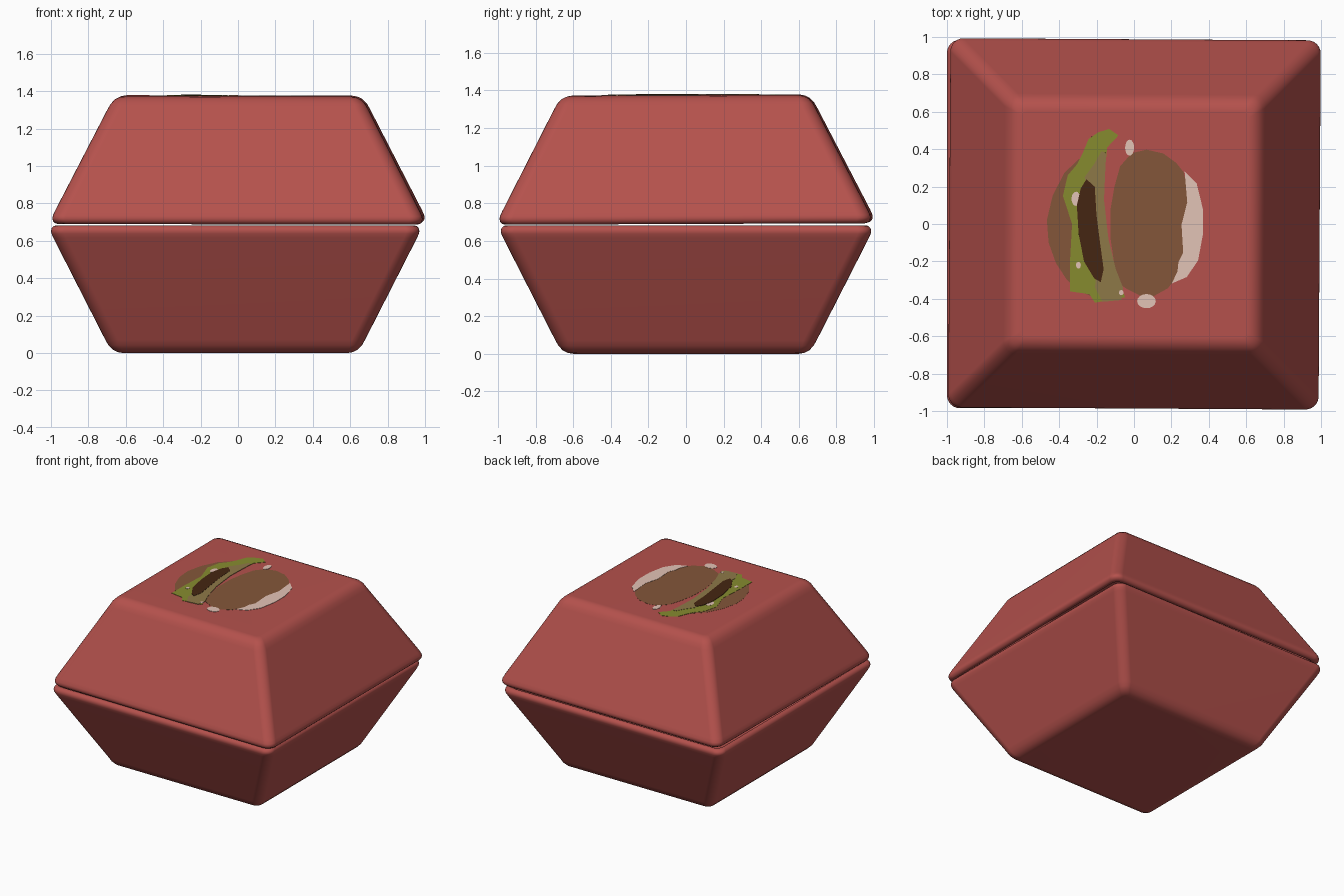
import bpy, bmesh, math
from mathutils import Matrix, Vector

if "Cube" in bpy.data.objects:
    bpy.data.objects.remove(bpy.data.objects["Cube"])


def material(name, rgb):
    m = bpy.data.materials.new(name)
    m.diffuse_color = (*rgb, 1)
    m.use_nodes = True
    m.node_tree.nodes["Principled BSDF"].inputs["Base Color"].default_value = m.diffuse_color
    return m


RED = material("box red", (0.46, 0.083, 0.073))
BROWN = material("bun brown", (0.23, 0.094, 0.042))
GREEN = material("lettuce green", (0.24, 0.26, 0.028))
DARK = material("patty dark brown", (0.06, 0.019, 0.006))
TAN = material("sauce olive tan", (0.27, 0.19, 0.064))
PINK = material("pale pink", (0.77, 0.55, 0.47))


def rounded_square(half, radius, segs=6):
    pts = []
    for q in range(4):
        mid = math.radians(45 + 90 * q)
        cx = math.copysign(half - radius, math.cos(mid))
        cy = math.copysign(half - radius, math.sin(mid))
        for i in range(segs + 1):
            a = math.radians(90 * q + 90 * i / segs)
            pts.append((cx + radius * math.cos(a), cy + radius * math.sin(a)))
    return pts


def make_object(name, bm, mat, matrix):
    bmesh.ops.recalc_face_normals(bm, faces=bm.faces)
    bm.transform(matrix)
    me = bpy.data.meshes.new(name)
    bm.to_mesh(me)
    bm.free()
    me.materials.append(mat)
    ob = bpy.data.objects.new(name, me)
    bpy.context.collection.objects.link(ob)
    return ob


# Half shell: half width, height, corner radius (outside, rim, inside)
SHELL = [(0.60, 0, 0.03), (0.628, 0.005, 0.04), (0.655, 0.018, 0.05),
         (0.678, 0.042, 0.06), (0.695, 0.072, 0.07),
         (0.972, 0.615, 0.07), (0.982, 0.638, 0.07), (0.985, 0.653, 0.07),
         (0.981, 0.668, 0.068), (0.970, 0.679, 0.064), (0.957, 0.683, 0.06),
         (0.942, 0.679, 0.055), (0.930, 0.665, 0.05),
         (0.650, 0.09, 0.05), (0.60, 0.05, 0.03)]


def half_shell(name, matrix, flip):
    bm = bmesh.new()
    rings = []
    for half, z, rad in SHELL:
        rings.append([bm.verts.new((x, y, -z if flip else z))
                      for x, y in rounded_square(half, rad)])
    n = len(rings[0])
    for a, b in zip(rings, rings[1:]):
        for i in range(n):
            j = (i + 1) % n
            bm.faces.new((a[i], a[j], b[j], b[i]))
    bm.faces.new(rings[0])
    bm.faces.new(rings[-1])
    ob = make_object(name, bm, RED, matrix)
    bpy.ops.object.select_all(action='DESELECT')
    ob.select_set(True)
    bpy.context.view_layer.objects.active = ob
    bpy.ops.object.shade_smooth_by_angle(angle=math.radians(40))
    wn = ob.modifiers.new("flat panels", 'WEIGHTED_NORMAL')
    wn.keep_sharp = True
    return ob


# Tray and slightly skewed lid
half_shell("box_base", Matrix.Translation((-0.015, 0, 0)), False)
LID = (Matrix.Translation((0.004, -0.002, 1.375)) @ Matrix.Rotation(-0.006, 4, 'Z')
       @ Matrix.Rotation(0.004, 4, 'X') @ Matrix.Rotation(0.002, 4, 'Y'))
half_shell("box_lid", LID @ Matrix.Diagonal((1.005, 1.002, 1, 1)), True)


# Painted burger on the lid: thin plates, outlines in hundredths of a unit
def plate(name, pts, mat, layer):
    bm = bmesh.new()
    top = 0.001 + 0.0015 * layer
    face = bm.faces.new([bm.verts.new((x / 100, y / 100, -0.001)) for x, y in pts])
    ext = bmesh.ops.extrude_face_region(bm, geom=[face])
    for v in ext["geom"]:
        if isinstance(v, bmesh.types.BMVert):
            v.co.z = top
    return make_object(name, bm, mat, LID)


def spot(name, x, y, rx, ry, mat, layer):
    pts = [(x + rx * math.cos(k * math.pi / 8), y + ry * math.sin(k * math.pi / 8))
           for k in range(16)]
    plate(name, pts, mat, layer)


plate("lower_bun", [(-30, 35), (-38, 27), (-44, 15), (-47, 2), (-46, -10), (-42, -21),
                    (-36, -30), (-29, -36), (-22, -39), (-22, 0), (-25, 30)], BROWN, 0)
plate("lettuce", [(-25, 45.5), (-20, 49), (-14, 51), (-9, 47.5), (-15, 41), (-16, 30),
                  (-17, 13), (-14, -8), (-10, -24), (-6, -36), (-5, -39), (-21, -42),
                  (-24, -37.5), (-34.5, -36), (-34.5, -20), (-33.5, 0), (-38.5, 15),
                  (-36, 26), (-31, 32), (-28, 38)], GREEN, 1)
plate("sauce", [(-18, 39), (-15.5, 38), (-16, 27), (-16.5, 13), (-14, -8), (-10, -24),
                (-6, -34), (-7, -40.5), (-17, -41.5), (-21, -34), (-20, -10),
                (-22, 12), (-26, 22), (-27, 25), (-22, 32)], TAN, 2)
plate("patty", [(-26, 24), (-21.5, 20), (-20.5, 5), (-18.5, -10), (-16.5, -24),
                (-18, -31), (-21.5, -29), (-27, -20), (-30, -5), (-31, 10),
                (-29, 19)], DARK, 3)
plate("upper_bun", [(6, 40), (15, 38), (22, 33), (26, 28), (29, 15), (30, 0), (28, -14),
                    (24, -26), (18, -34), (10, -38.5), (3, -38), (-4, -34.5),
                    (-8, -32), (-11, -20), (-13, -7), (-13, 8), (-11, 20),
                    (-8, 31), (-2, 38)], BROWN, 0)
plate("bun_shine", [(26.5, 28.5), (33, 22), (36.5, 8), (36.5, -5), (34, -19), (28, -28),
                    (20, -31.5), (23, -25), (23.5, -20), (26, -15), (25, 0),
                    (28, 12)], PINK, 1)
spot("seed_top", -3, 41, 2.4, 4.3, PINK, 1)
spot("seed_bottom", 6.5, -41, 5, 3.8, PINK, 1)
spot("onion_left", -31.5, 13.5, 2.4, 3.8, PINK, 2)
spot("onion_low", -30, -22, 1.3, 1.8, PINK, 2)
spot("onion_end", -7, -36.5, 1.3, 1.3, PINK, 3)
